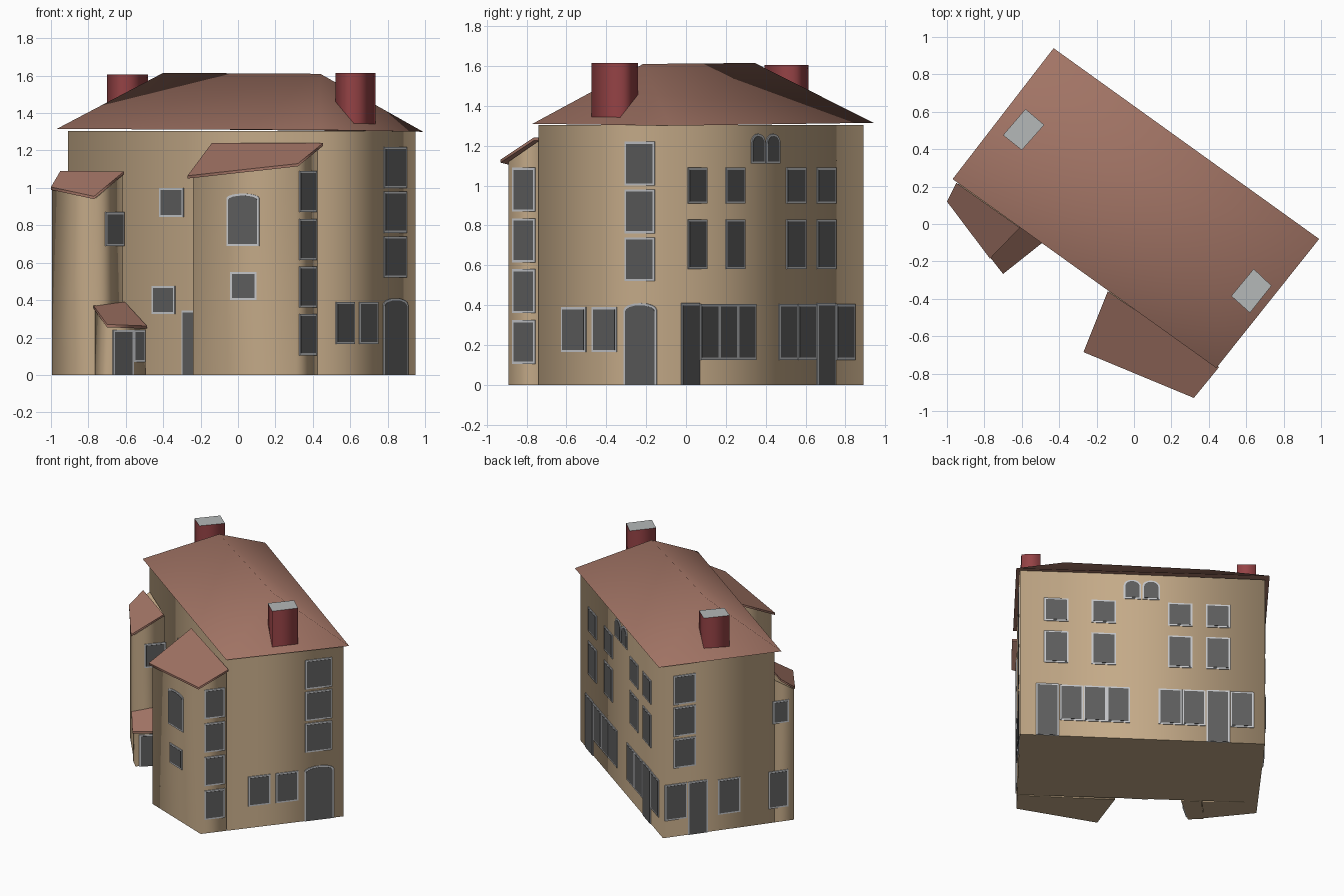
import bpy, bmesh, math
from mathutils import Vector

if "Cube" in bpy.data.objects:
    bpy.data.objects.remove(bpy.data.objects["Cube"])


def material(name, r, g, b):
    m = bpy.data.materials.new(name)
    m.diffuse_color = (r, g, b, 1)
    m.use_nodes = True
    m.node_tree.nodes["Principled BSDF"].inputs["Base Color"].default_value = m.diffuse_color
    return m


WALL = material("sand plaster", 0.55, 0.40, 0.245)
ROOF = material("clay tile", 0.36, 0.175, 0.13)
GLASS = material("dark glass", 0.11, 0.11, 0.11)
FRAME = material("grey frame", 0.55, 0.56, 0.58)
BRICK = material("red brick", 0.30, 0.055, 0.06)
CAP = material("chimney cap grey", 0.46, 0.48, 0.48)


def finish(name, bm, mats):
    bmesh.ops.recalc_face_normals(bm, faces=bm.faces)
    me = bpy.data.meshes.new(name)
    bm.to_mesh(me)
    bm.free()
    for m in mats:
        me.materials.append(m)
    ob = bpy.data.objects.new(name, me)
    bpy.context.collection.objects.link(ob)
    return ob


def loft(name, low, high, mats, top_index=0):
    """Closed solid between two matching rings; sides smooth, end rims sharp."""
    bm = bmesh.new()
    lo = [bm.verts.new(p) for p in low]
    hi = [bm.verts.new(p) for p in high]
    n = len(lo)
    for i in range(n):
        j = (i + 1) % n
        bm.faces.new((lo[i], lo[j], hi[j], hi[i])).smooth = True
    caps = [bm.faces.new(lo[::-1]), bm.faces.new(hi)]
    caps[1].material_index = top_index
    for f in caps:
        f.smooth = True
        for e in f.edges:
            e.smooth = False
    return finish(name, bm, mats)


def walls(name, pts):
    """Footprint with its own wall height at each corner."""
    return loft(name, [(x, y, 0) for x, y, z in pts], pts, [WALL])


def slab(name, pts, t=0.015):
    return loft(name, [(x, y, z - t) for x, y, z in pts], pts, [ROOF])


def openings(name, a, b, axis, items):
    """Framed openings on wall a->b (outside on the right).
    items: (from, to, z0, z1, arch rise), from/to measured on x (0) or y (1)."""
    a, b = Vector(a), Vector(b)
    d = (b - a).normalized()
    out = Vector((d.y, -d.x, 0))
    bm = bmesh.new()

    def plate(s0, s1, z0, z1, rise, depth, mat):
        pts = [(s0, z0), (s1, z0)]
        if rise:
            steps = 8
            for i in range(steps + 1):
                ang = math.pi * i / steps
                pts.append(((s0 + s1) / 2 + (s1 - s0) / 2 * math.cos(ang),
                            z1 - rise + rise * math.sin(ang)))
        else:
            pts += [(s1, z1), (s0, z1)]
        rings = []
        for off in (-0.002, depth):
            rings.append([bm.verts.new(Vector((a.x + d.x * s, a.y + d.y * s, z)) + out * off)
                          for s, z in pts])
        n = len(pts)
        faces = [bm.faces.new(rings[1]), bm.faces.new(rings[0][::-1])]
        for i in range(n):
            j = (i + 1) % n
            faces.append(bm.faces.new((rings[0][i], rings[0][j], rings[1][j], rings[1][i])))
        for f in faces:
            f.material_index = mat

    for p, q, z0, z1, rise in items:
        s0, s1 = sorted(((p - a[axis]) / d[axis], (q - a[axis]) / d[axis]))
        w = 0.011
        plate(s0, s1, z0, z1, rise, 0.0055, 0)
        plate(s0 + w, s1 - w, z0 + (w if z0 > 0.01 else 0.002), z1 - w, rise * 0.9, 0.0075, 1)
    return finish(name, bm, [FRAME, GLASS])


# Main block: left, front, right and back corners
A, D, C, B = (-0.91, 0.24), (0.43, -0.74), (0.95, -0.09), (-0.43, 0.89)
walls("main_walls", [(*p, 1.305) for p in (A, D, C, B)])

# Hipped main roof with overhanging eaves
bm = bmesh.new()
eave = [bm.verts.new(p) for p in ((-0.97, 0.24, 1.315), (0.44, -0.77, 1.31),
                                  (0.99, -0.08, 1.30), (-0.43, 0.94, 1.315))]
r1, r2 = bm.verts.new((-0.40, 0.345, 1.615)), bm.verts.new((0.44, -0.215, 1.61))
l, f, r, k = eave
for vs in ((l, f, r2, r1), (f, r, r2), (r, k, r1, r2), (k, l, r1)):
    bm.faces.new(vs).smooth = True
under = bm.faces.new(eave[::-1])
for e in under.edges:
    e.smooth = False
finish("main_roof", bm, [ROOF])

# Chimneys with grey tops
for name, top, pts in (
        ("left_chimney", 1.605, ((-0.70, 0.475), (-0.60, 0.395), (-0.48, 0.53), (-0.58, 0.615))),
        ("right_chimney", 1.615, ((0.52, -0.385), (0.62, -0.475), (0.735, -0.33), (0.64, -0.24)))):
    loft(name, [(*p, 1.335) for p in pts], [(*p, top) for p in pts], [BRICK, CAP], 1)

# Front wing with lean-to roof
E, F = (-0.24, -0.68), (0.31, -0.89)
walls("front_wing_walls", [(*E, 1.07), (*F, 1.12), (0.425, -0.745, 1.22), (-0.13, -0.36, 1.23)])
slab("front_wing_roof", [(-0.27, -0.685, 1.065), (0.32, -0.93, 1.13),
                         (0.455, -0.765, 1.24), (-0.14, -0.36, 1.24)])

# Left wing with lean-to roof
G, H, I = (-0.995, 0.125), (-0.76, -0.165), (-0.615, 0.0)
walls("left_wing_walls", [(*G, 0.99), (*H, 0.945), (*I, 1.07), (-0.91, 0.24, 1.08)])
slab("left_wing_roof", [(-1.0, 0.12, 1.005), (-0.77, -0.185, 0.955),
                        (-0.61, -0.02, 1.088), (-0.95, 0.22, 1.09)])

# Small entrance porch against the left wing
J, K = (-0.69, -0.245), (-0.495, -0.085)
walls("porch_walls", [(-0.765, -0.17, 0.355), (*J, 0.265), (*K, 0.255), (-0.60, 0.01, 0.38)])
slab("porch_roof", [(-0.772, -0.175, 0.37), (-0.70, -0.267, 0.27),
                    (-0.487, -0.098, 0.262), (-0.605, 0.01, 0.39)])

# Windows and doors, wall by wall
FLOORS = ((0.52, 0.74), (0.76, 0.98), (1.0, 1.22))

openings("front_openings", A, D, 0, [
    (-0.42, -0.29, 0.845, 1.0, 0), (-0.46, -0.335, 0.325, 0.475, 0), (-0.30, -0.21, 0, 0.345, 0)])

openings("front_wing_windows", E, F, 0, [
    (-0.06, 0.115, 0.69, 0.97, 0.025), (-0.04, 0.10, 0.40, 0.55, 0)])

openings("front_wing_side_windows", F, D, 1, [
    (-0.87, -0.755, z, z + 0.22, 0) for z in (0.105, 0.36, 0.615, 0.87)])

openings("right_openings", D, C, 1,
         [(-0.305, -0.155, z0, z1, 0) for z0, z1 in FLOORS] + [
             (-0.31, -0.145, 0, 0.41, 0.035),
             (-0.625, -0.50, 0.165, 0.39, 0), (-0.47, -0.345, 0.165, 0.39, 0)])

back = [(y, y + 0.097, z0, z1, 0) for y in (0.007, 0.197, 0.502, 0.654)
        for z0, z1 in ((0.58, 0.83), (0.91, 1.09))]
back += [(y, y + 0.07, 1.11, 1.26, 0.045) for y in (0.325, 0.40)]
back += [(y, y + 0.093, 0.125, 0.405, 0) for y in (0.07, 0.164, 0.257, 0.465, 0.559, 0.752)]
back += [(y, y + 0.093, 0, 0.41, 0) for y in (-0.026, 0.656)]
openings("back_openings", C, B, 1, back)

openings("left_openings", B, G, 1,
         [(0.83, 0.70, z0, z1, 0) for z0, z1 in FLOORS] + [
             (0.88, 0.75, 0.13, 0.40, 0), (0.745, 0.63, 0, 0.40, 0), (0.57, 0.44, 0.12, 0.385, 0),
             (0.275, 0.16, 0.11, 0.39, 0), (0.25, 0.155, 0.75, 0.92, 0)])

openings("left_wing_window", H, I, 0, [(-0.71, -0.61, 0.69, 0.87, 0)])

openings("porch_openings", J, K, 0, [
    (-0.67, -0.56, 0, 0.24, 0), (-0.56, -0.497, 0.07, 0.24, 0)])
